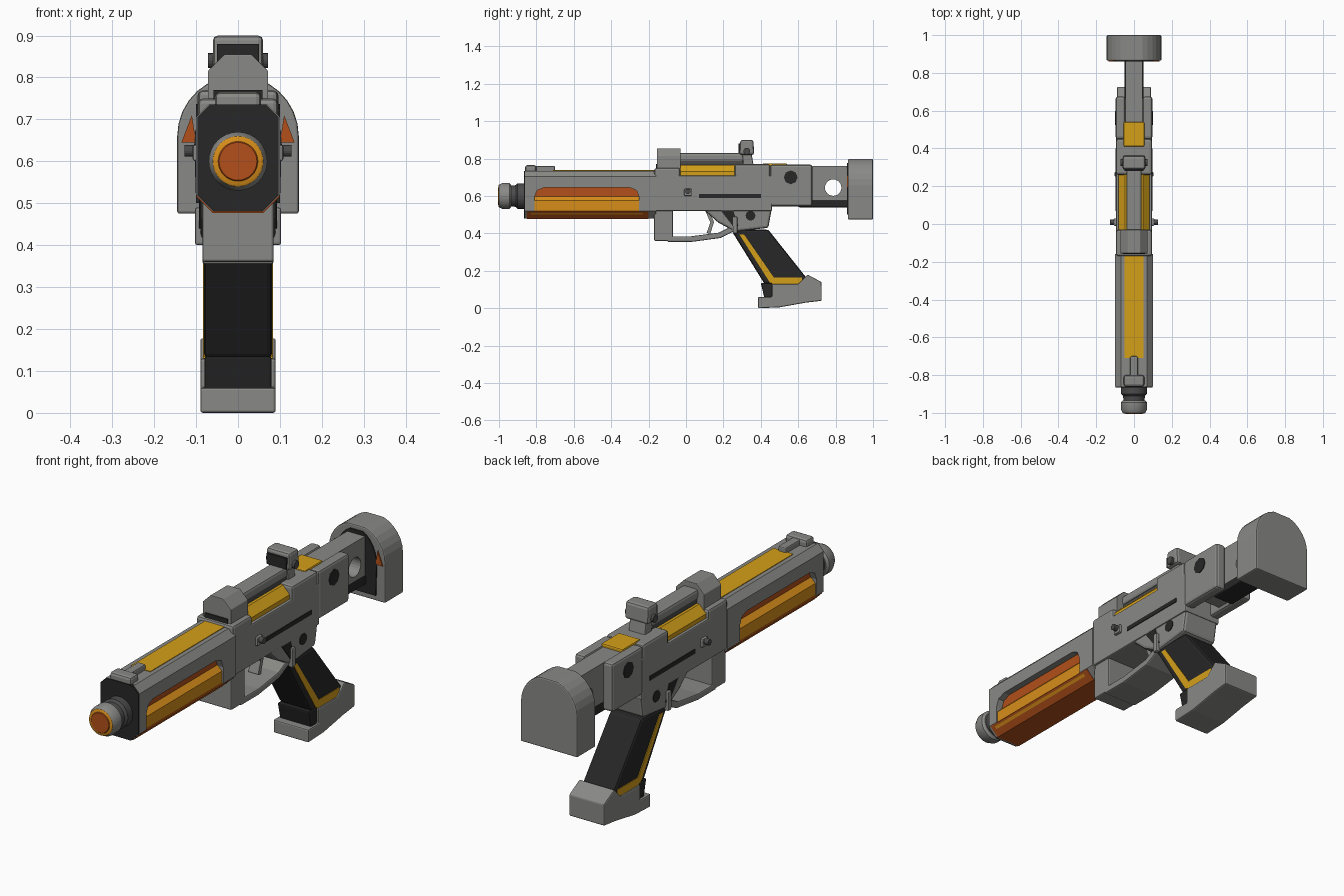
import bpy, bmesh
from math import cos, sin, pi, radians
from mathutils import Vector

if "Cube" in bpy.data.objects:
    bpy.data.objects.remove(bpy.data.objects["Cube"])


def material(name, *rgb):
    mat = bpy.data.materials.new(name)
    mat.use_nodes = True
    mat.diffuse_color = (*rgb, 1)
    mat.node_tree.nodes["Principled BSDF"].inputs["Base Color"].default_value = (*rgb, 1)
    return mat


GREY = material("light grey", 0.25, 0.25, 0.24)
DARK = material("near black", 0.02, 0.02, 0.02)
STEEL = material("dark steel", 0.07, 0.07, 0.07)
YELLOW = material("yellow", 0.66, 0.35, 0.01)
AMBER = material("amber", 0.68, 0.27, 0.01)
ORANGE = material("burnt orange", 0.45, 0.08, 0.01)


def finish(name, bm, mat):
    bmesh.ops.recalc_face_normals(bm, faces=bm.faces)
    mesh = bpy.data.meshes.new(name)
    bm.to_mesh(mesh)
    bm.free()
    mesh.materials.append(mat)
    ob = bpy.data.objects.new(name, mesh)
    bpy.context.collection.objects.link(ob)
    return ob


def bridge(bm, rings):
    """Join successive rings of vertices with quads and cap both ends."""
    for a, b in zip(rings, rings[1:]):
        for i in range(len(a)):
            bm.faces.new((a[i - 1], a[i], b[i], b[i - 1]))
    bm.faces.new(rings[0])
    bm.faces.new(rings[-1])


def extrude(name, outline, place, ends, mat, bevel=0):
    """Sweep an outline between two ends; place(p, q, t) gives the 3D point."""
    bm = bmesh.new()
    bridge(bm, [[bm.verts.new(place(p, q, t)) for p, q in outline] for t in ends])
    ob = finish(name, bm, mat)
    if bevel:
        mod = ob.modifiers.new("bevel", "BEVEL")
        mod.width = bevel
        mod.segments = 2
        mod.limit_method = "ANGLE"
        mod.angle_limit = radians(40)
    return ob


def across(p, q, t):
    return (t, p, q)


def along(p, q, t):
    return (p, t, q)


def side(name, outline, half, mat, bevel=0):
    """Side outline (y, z) spanning the whole width."""
    return extrude(name, outline, across, (-half, half), mat, bevel)


def pair(name, outline, inner, outer, mat, bevel=0):
    """Side outline (y, z) repeated on both flanks."""
    for sign, flank in ((1, "left_"), (-1, "right_")):
        extrude(flank + name, outline, across, (sign * inner, sign * outer), mat, bevel)


def section(name, half_outline, ends, mat, bevel=0):
    """Half a cross-section (x, z), mirrored and run along y."""
    mirrored = [(-x, z) for x, z in reversed(half_outline)]
    return extrude(name, half_outline + mirrored, along, ends, mat, bevel)


def box(y0, y1, z0, z1):
    return [(y0, z0), (y1, z0), (y1, z1), (y0, z1)]


def lean(top, bottom, z0, z1):
    """Slanted box: front and back y at the top and at the bottom."""
    return [(bottom[0], z0), (bottom[1], z0), (top[1], z1), (top[0], z1)]


def chamfered(half, z0, z1, low, high):
    """Half section with its lower and upper corners cut at 45 degrees."""
    return [(half - low, z0), (half, z0 + low), (half, z1 - high), (half - high, z1)]


def disc(y, z, radius, sides=16):
    turns = [2 * pi * i / sides for i in range(sides)]
    return [(y + radius * cos(a), z + radius * sin(a)) for a in turns]


def strip(path, thickness):
    """Band of even thickness following a path (y, z)."""
    points = [Vector(p) for p in path]
    upper, lower = [], []
    for i, p in enumerate(points):
        run = points[min(i + 1, len(points) - 1)] - points[max(i - 1, 0)]
        offset = run.orthogonal().normalized() * thickness / 2
        upper.append(p + offset)
        lower.append(p - offset)
    return upper + lower[::-1]


def lathe(name, profile, mat):
    """Revolve (radius, y) about the barrel axis."""
    bm = bmesh.new()
    bridge(bm, [[bm.verts.new((p, y, q)) for p, q in disc(0, BORE_Z, radius, 32)]
                for radius, y in profile])
    ob = finish(name, bm, mat)
    bpy.ops.object.select_all(action="DESELECT")
    ob.select_set(True)
    bpy.context.view_layer.objects.active = ob
    bpy.ops.object.shade_smooth_by_angle(angle=radians(35))


def cut(ob, outline, rounding=0):
    """Cut a side outline right through the width."""
    cutter = side("cutter", outline, 0.3, GREY, rounding)
    cutter.hide_render = True
    mod = ob.modifiers.new("cut", "BOOLEAN")
    mod.operation = "DIFFERENCE"
    mod.solver = "EXACT"
    mod.object = cutter
    bpy.context.view_layer.objects.active = ob
    bpy.ops.object.modifier_apply(modifier=mod.name)
    bpy.data.objects.remove(cutter)


BORE_Z = 0.6    # height of the barrel axis
BODY = 0.095    # half width of the receiver
SKIN = 0.003    # how far painted plates stand out
FINE, SOFT = 0.006, 0.012    # edge bevels

# Muzzle
lathe("muzzle_ring", [(0.06, -1), (0.07, -0.98), (0.07, -0.945), (0.06, -0.935)], GREY)
lathe("muzzle_band", [(0.055, -1 - SKIN), (0.06, -1)], AMBER)
lathe("muzzle_glow", [(0.045, -1 - 2 * SKIN), (0.05, -1)], ORANGE)
lathe("barrel", [(0.055, -0.94), (0.058, -0.91), (0.068, -0.9), (0.068, -0.85)], STEEL)

# Handguard with a rounded window showing the core
guard = chamfered(0.1, 0.48, 0.735, low=0.04, high=0.03)
handguard = section("handguard", guard, (-0.86, -0.16), GREY)
cut(handguard, box(-0.81, -0.25, 0.4, 0.645), rounding=0.05)
section("nose_plate", [(x - SKIN, z) for x, z in guard], (-0.865, -0.85), DARK)
section("window_lining", chamfered(0.07, 0.55, 0.66, low=0.01, high=0.01), (-0.84, -0.22), ORANGE)
section("core_panel", chamfered(0.093, 0.5, 0.6, low=0.01, high=0.025), (-0.83, -0.23), AMBER)
section("belly_panel", chamfered(0.1, 0.48 - SKIN, 0.52, low=0.04, high=SKIN), (-0.85, -0.2), ORANGE)
side("top_stripe", box(-0.71, -0.16, 0.73, 0.735 + SKIN), 0.05, YELLOW)
side("nose_sight_base", box(-0.86, -0.8, 0.72, 0.765), 0.055, GREY, SOFT)
side("nose_sight_rail", box(-0.82, -0.7, 0.72, 0.76), 0.02, GREY, FINE)

# Receiver with raised front and rear shoulders
side("receiver", box(-0.17, 0.46, 0.52, 0.71), BODY, GREY, FINE)
side("receiver_front", box(-0.17, -0.03, 0.6, 0.75), BODY, GREY, SOFT)
side("receiver_rear", box(0.26, 0.45, 0.6, 0.77), BODY, GREY, SOFT)
section("ejector_panel", chamfered(0.082, 0.69, 0.765, low=0.01, high=0.035), (-0.04, 0.27), YELLOW)
side("rail_web", box(-0.05, 0.31, 0.75, 0.79), 0.034, STEEL)
side("top_rail", box(-0.05, 0.31, 0.785, 0.83), 0.04, GREY, SOFT)
side("rear_panel", box(0.41, 0.54, 0.68, 0.775), 0.055, YELLOW, FINE)
pair("receiver_slot", box(0.07, 0.4, 0.59, 0.61), 0.09, BODY + SKIN, DARK)
pair("pin_plate", box(-0.01, 0.03, 0.6, 0.64), 0.09, 0.108, GREY, FINE)
pair("cross_pin", disc(0.01, 0.625, 0.014), 0.09, 0.128, STEEL)

# Sights
section("front_sight", chamfered(0.072, 0.7, 0.855, low=SKIN, high=0.04), (-0.155, -0.03), GREY, SOFT)
side("front_sight_recess", box(-0.16, -0.15, 0.738, 0.77), 0.058, DARK)
side("rear_sight_post", lean((0.3, 0.35), (0.31, 0.365), 0.74, 0.83), 0.042, GREY, FINE)
side("rear_sight_head", lean((0.29, 0.36), (0.285, 0.365), 0.82, 0.9), 0.06, GREY, SOFT)
side("rear_sight_lens", box(0.28, 0.3, 0.83, 0.88), 0.05, DARK)
pair("rear_sight_knob", disc(0.325, 0.84, 0.018), 0.05, 0.072, STEEL)

# Trigger and its guard
side("guard_front", box(-0.17, -0.07, 0.36, 0.53), 0.085, GREY, FINE)
side("guard_bow", strip([(-0.1, 0.37), (0.03, 0.37), (0.18, 0.39), (0.28, 0.44)], 0.03), 0.085, GREY, FINE)
side("trigger", strip([(0.11, 0.53), (0.14, 0.46), (0.12, 0.4)], 0.02), 0.025, GREY)

# Grip and magazine base
side("grip_frame", [(0.08, 0.54), (0.17, 0.46), (0.26, 0.41), (0.44, 0.43), (0.46, 0.54)], 0.09, GREY, SOFT)
pair("frame_shadow", lean((0.18, 0.25), (0.25, 0.28), 0.44, 0.53), 0.08, 0.09 + SKIN, DARK)
pair("frame_pin", disc(0.345, 0.495, 0.026), 0.08, 0.09 + SKIN, DARK)
pair("selector", box(0.25, 0.275, 0.4, 0.49), 0.08, 0.103, GREY, FINE)
side("grip", lean((0.24, 0.44), (0.42, 0.67), 0.13, 0.42), 0.081, DARK, SOFT)
pair("grip_stripe", lean((0.285, 0.31), (0.45, 0.49), 0.135, 0.395), 0.07, 0.081 + SKIN, YELLOW)
pair("grip_foot_stripe", box(0.46, 0.62, 0.13, 0.165), 0.07, 0.081 + SKIN, YELLOW)
side("magazine_front", lean((0.4, 0.5), (0.42, 0.5), 0.05, 0.135), 0.08, DARK, FINE)
side("magazine_base", [(0.385, 0), (0.5, 0.005), (0.64, 0.03), (0.725, 0.04), (0.725, 0.14),
                       (0.65, 0.18), (0.6, 0.13), (0.46, 0.13), (0.46, 0.06), (0.385, 0.06)],
     0.09, GREY, FINE)

# Stock arm and its bracket
arm = side("stock_arm", box(0.52, 0.88, 0.56, 0.76), 0.045, GREY)
cut(arm, disc(0.787, 0.645, 0.044, sides=24))
side("stock_arm_underside", box(0.6, 0.88, 0.54, 0.58), 0.05, DARK, FINE)
pair("stock_bracket", box(0.45, 0.675, 0.545, 0.768), 0.046, 0.097, GREY, SOFT)
pair("bracket_bolt", disc(0.56, 0.7, 0.037, sides=8), 0.09, 0.097 + SKIN, DARK)

# Arched butt with a dark recess and a bright patch on each side
angles = [radians(step) for step in range(0, 75, 12)]
arch = [(0.145 * cos(a), 0.66 + 0.145 * sin(a)) for a in angles]
section("butt", [(0.145, 0.475)] + arch, (0.865, 1), GREY, FINE)
recess = [(0.72 * x, z - 0.02) for x, z in arch]
section("butt_recess", [(0.1, 0.5)] + recess, (0.86, 0.87), DARK)
for sign, flank in ((1, "left_"), (-1, "right_")):
    patch = [(sign * x, z) for x, z in ((0.1, 0.645), (0.135, 0.645), (0.11, 0.71))]
    extrude(flank + "butt_patch", patch, along, (0.86, 0.87), ORANGE)
